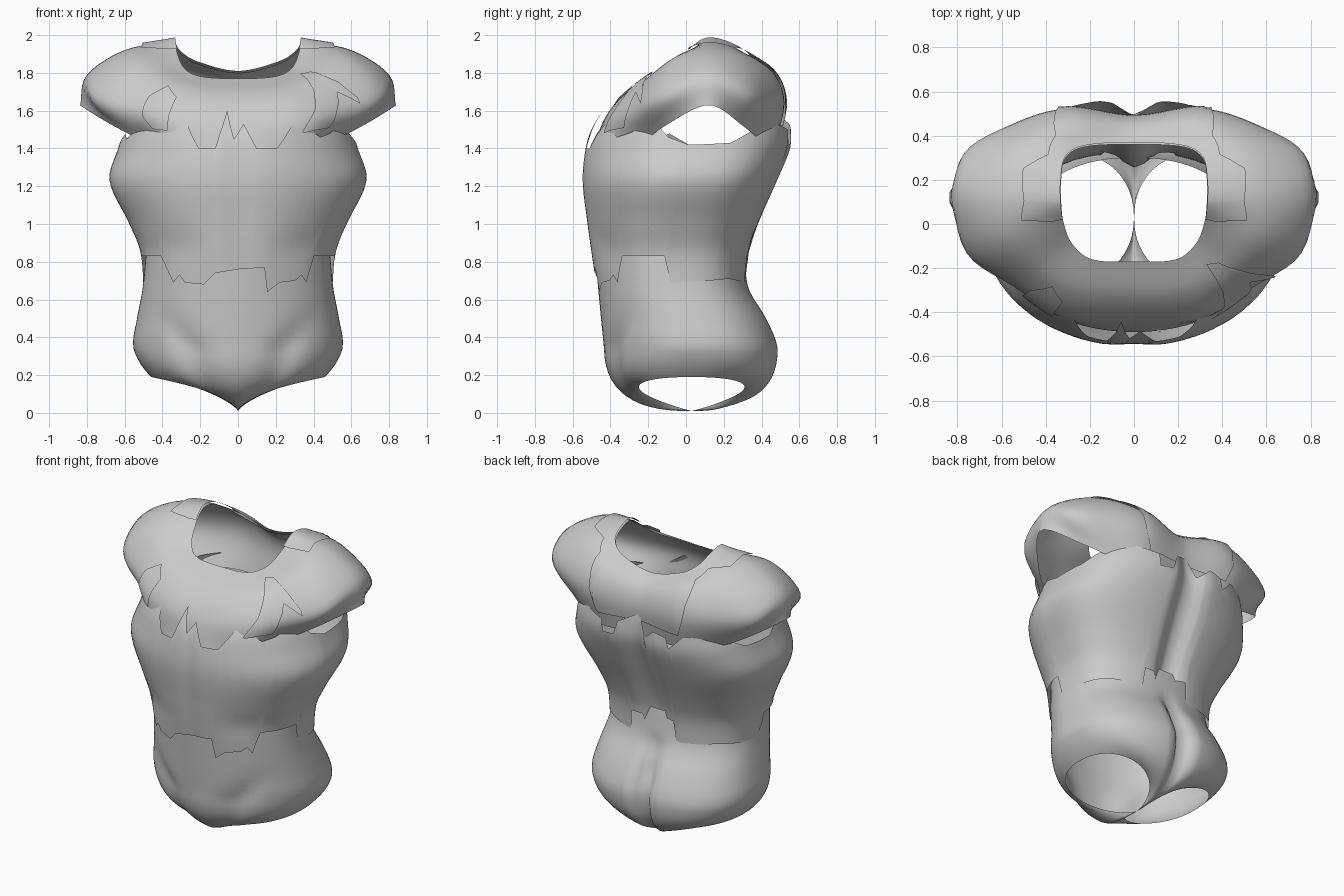
import bpy
from math import sin, cos, radians, exp, copysign
from mathutils import Vector

cube = bpy.data.objects.get("Cube")
if cube:
    bpy.data.objects.remove(cube)

grey = bpy.data.materials.new("plain grey")
grey.use_nodes = True
grey.diffuse_color = (0.6, 0.6, 0.6, 1)
grey.node_tree.nodes["Principled BSDF"].inputs["Base Color"].default_value = (0.6, 0.6, 0.6, 1)


def linear(keys, t):
    """Straight interpolation, used for torn edges."""
    for (t0, a), (t1, b) in zip(keys, keys[1:]):
        if t <= t1:
            return a + (b - a) * max(0, (t - t0) / (t1 - t0))
    return keys[-1][1]


def spline(keys, t):
    """Smooth interpolation through (t, Vector) keys."""
    last = len(keys) - 1
    i = 0
    while i < last - 1 and t > keys[i + 1][0]:
        i += 1

    def slope(k):
        a, b = keys[max(k - 1, 0)], keys[min(k + 1, last)]
        return (b[1] - a[1]) / (b[0] - a[0])
    (t0, p), (t1, q) = keys[i], keys[i + 1]
    h = t1 - t0
    u = min(max((t - t0) / h, 0), 1)
    return (p * (2*u**3 - 3*u*u + 1) + q * (3*u*u - 2*u**3)
            + slope(i) * h * (u**3 - 2*u*u + u) + slope(i + 1) * h * (u**3 - u*u))


def sheet(name, point, angles, rows, closed=True):
    """Skin a surface point(angle, v), v running from top to bottom."""
    n = len(angles)
    verts = [point(a, i / rows) for i in range(rows + 1) for a in angles]
    faces = []
    for i in range(rows):
        for j in range(n if closed else n - 1):
            k = (j + 1) % n
            faces.append((i*n + j, i*n + n + j, i*n + n + k, i*n + k))
    me = bpy.data.meshes.new(name)
    me.from_pydata(verts, [], faces)
    me.materials.append(grey)
    me.polygons.foreach_set("use_smooth", [True] * len(faces))
    me.update()
    ob = bpy.data.objects.new(name, me)
    bpy.context.collection.objects.link(ob)


def angle_set(*edges):
    """Even steps plus every corner of the torn edges."""
    found = set(range(-180, 180, 4))
    for edge in edges:
        found |= {a for a, z in edge if -180 <= a < 180}
    return sorted(found)


def bump(x, width):
    return exp(-(x / width) ** 2)


def power(v, e):
    return copysign(abs(v) ** e, v)


# Angles: 0 is the front, 90 the model's left, 180 the back
def ring(profile, a, z, fullness):
    """Point on a cross-section; profile gives half width, front y, back y."""
    w, front, back = spline(profile, z)
    s, c = sin(radians(a)), cos(radians(a))
    mid = (front + back) / 2
    if c > 0:
        return Vector((w * s, mid + (front - mid) * c, z))
    return Vector((w * power(s, 0.9), mid + (back - mid) * abs(c) ** fullness, z))


def rows_of(*rows):
    return [(r[0], Vector(r[1:])) for r in rows]


# Chest shell with torn upper and lower edges
chest_profile = rows_of(
    (0.62, 0.50, -0.475, 0.32), (0.85, 0.515, -0.51, 0.34), (1.0, 0.575, -0.53, 0.39),
    (1.23, 0.68, -0.555, 0.49), (1.4, 0.635, -0.54, 0.56), (1.5, 0.60, -0.51, 0.565),
    (1.62, 0.54, -0.44, 0.55))
chest_top = [
    (-180, 1.58), (-176, 1.45), (-168, 1.52), (-160, 1.5), (-159, 1.43), (-148, 1.52),
    (-118, 1.5), (-104, 1.43), (-90, 1.42), (-78, 1.48), (-72, 1.45), (-60, 1.54),
    (-38, 1.57), (-28, 1.54), (-19, 1.4), (-11, 1.4), (-6, 1.6), (-2, 1.45), (3, 1.53),
    (9, 1.4), (19, 1.4), (31, 1.55), (45, 1.46), (53, 1.48), (68, 1.54), (78, 1.46),
    (90, 1.42), (104, 1.43), (118, 1.5), (140, 1.53), (158, 1.5), (160, 1.42),
    (168, 1.43), (170, 1.52), (180, 1.58)]
chest_hem = [
    (-180, 0.72), (-173, 0.83), (-167, 0.83), (-165, 0.69), (-130, 0.71), (-92, 0.69),
    (-88, 0.83), (-53, 0.83), (-43, 0.69), (-38, 0.73), (-34, 0.69), (-21, 0.68),
    (-14, 0.74), (0, 0.76), (16, 0.77), (18, 0.64), (26, 0.69), (37, 0.70), (42, 0.73),
    (46, 0.69), (52, 0.83), (86, 0.83), (90, 0.69), (130, 0.71), (160, 0.69),
    (162, 0.82), (170, 0.82), (175, 0.7), (180, 0.72)]


def chest_point(a, v):
    z = linear(chest_top, a) * (1 - v) + linear(chest_hem, a) * v
    p = ring(chest_profile, a, z, 0.65)
    if abs(a) > 90:
        p.y -= 0.07 * bump(p.x, 0.08)      # spine groove
    else:
        p.y += 0.012 * bump(p.x, 0.08)     # breastbone groove
        p.y += 0.015 * bump(abs(p.x) - 0.33, 0.12) * bump(z - 0.88, 0.1)
    return p


sheet("chest_shell", chest_point, angle_set(chest_top, chest_hem), 24)

# Pelvis shell, closing under the crotch around two leg openings
hip_profile = rows_of(
    (0.2, 0.50, -0.425, 0.49), (0.35, 0.555, -0.435, 0.49), (0.5, 0.535, -0.45, 0.43),
    (0.66, 0.505, -0.465, 0.335), (0.87, 0.485, -0.485, 0.30))


def hip_ring(a, z):
    p = ring(hip_profile, a, z, 0.75)
    if abs(a) > 90:
        p.y -= 0.09 * bump(p.x, 0.05) * min(1, max(0, (0.72 - z) / 0.25))
    elif z < 0.6:
        groove = bump(abs(p.x) - 0.06 - 0.75 * (z - 0.1), 0.08)
        p.y += 0.03 * groove * bump(z - 0.33, 0.15)
    return p


def pelvis_point(a, v):
    if v < 0.5:
        return hip_ring(a, 0.87 - (0.87 - 0.34) * v * 2)
    u = v * 2 - 1
    s = abs(sin(radians(a)))
    start, pull = hip_ring(a, 0.34), hip_ring(a, 0.27)
    pull.z = 0.26 * s
    leg_rim = Vector((power(sin(radians(a)), 1.9) * 0.46,
                      0.03 - 0.28 * power(abs(sin(radians(2 * a))), 0.9)
                      * copysign(1, cos(radians(a))), 0.01 + 0.18 * s))
    return start * (1 - u) ** 2 + pull * 2 * u * (1 - u) + leg_rim * u * u


sheet("pelvis_shell", pelvis_point, angle_set(), 28)

# Shoulder yoke: half of it as lines running from the neck to the outer rim
yoke_lines = {
    0: [(0, -.17, 1.77), (0, -.33, 1.68), (0, -.44, 1.54), (0, -.49, 1.36)],
    30: [(.19, -.16, 1.78), (.27, -.31, 1.7), (.33, -.41, 1.56), (.34, -.42, 1.38)],
    52: [(.28, -.09, 1.82), (.44, -.22, 1.76), (.55, -.28, 1.6), (.46, -.25, 1.42)],
    72: [(.32, .01, 1.9), (.58, -.07, 1.87), (.76, -.13, 1.68), (.66, -.11, 1.52)],
    90: [(.33, .1, 1.97), (.6, .11, 1.92), (.8, .12, 1.79), (.84, .12, 1.63)],
    108: [(.33, .2, 1.96), (.58, .27, 1.89), (.77, .32, 1.7), (.66, .3, 1.52)],
    128: [(.31, .3, 1.91), (.46, .4, 1.84), (.58, .44, 1.66), (.47, .4, 1.44)],
    150: [(.22, .35, 1.85), (.28, .47, 1.79), (.33, .52, 1.64), (.3, .47, 1.42)],
    180: [(0, .36, 1.8), (0, .45, 1.72), (0, .48, 1.6), (0, .45, 1.42)],
}


def yoke_point(a, v):
    flip = Vector((-1, 1, 1))
    keys = [(angle, spline([(i / 3, Vector(q)) for i, q in enumerate(line)], v))
            for angle, line in yoke_lines.items()]
    keys = [(-30, keys[1][1] * flip)] + keys + [(210, keys[-2][1] * flip)]
    p = spline(keys, abs(a))
    return p * flip if a < 0 else p


sheet("shoulder_yoke", yoke_point, angle_set(), 18)


# Torn pieces lying just over the yoke
def overlay(name, upper, lower, lift=0.014):
    first, last = upper[0][0], upper[-1][0]
    corners = {a for a, v in upper + lower}
    angles = sorted(set(range(first, last + 1, 3)) | corners)

    def point(a, v):
        w = linear(upper, a) * (1 - v) + linear(lower, a) * v
        side = a if a <= 180 else a - 360
        p = yoke_point(side, w)
        across = yoke_point(side + 1, w) - yoke_point(side - 1, w)
        lo, hi = max(w - 0.02, 0), min(w + 0.02, 1)
        normal = (yoke_point(side, hi) - yoke_point(side, lo)).cross(across)
        return p + normal.normalized() * lift
    sheet(name, point, angles, 12, closed=False)


overlay("back_panel", [(76, 0), (284, 0)],
        [(76, 0.05), (80, 0.22), (90, 0.2), (108, 0.22), (122, 0.12), (136, 0.2),
         (146, 0.5), (152, 0.85), (180, 0.8), (208, 0.85), (214, 0.5), (224, 0.2),
         (238, 0.12), (252, 0.22), (270, 0.2), (280, 0.22), (284, 0.05)])
overlay("left_front_tear", [(30, 0.8), (38, 0.6), (43, 0.4), (47, 0.15), (53, 0.2), (60, 0.6)],
        [(30, 0.82), (38, 0.8), (46, 0.8), (53, 0.5), (60, 0.65)])
overlay("right_front_tear", [(-47, 0.5), (-42, 0.34), (-33, 0.45)],
        [(-47, 0.7), (-42, 0.8), (-33, 0.8)])
